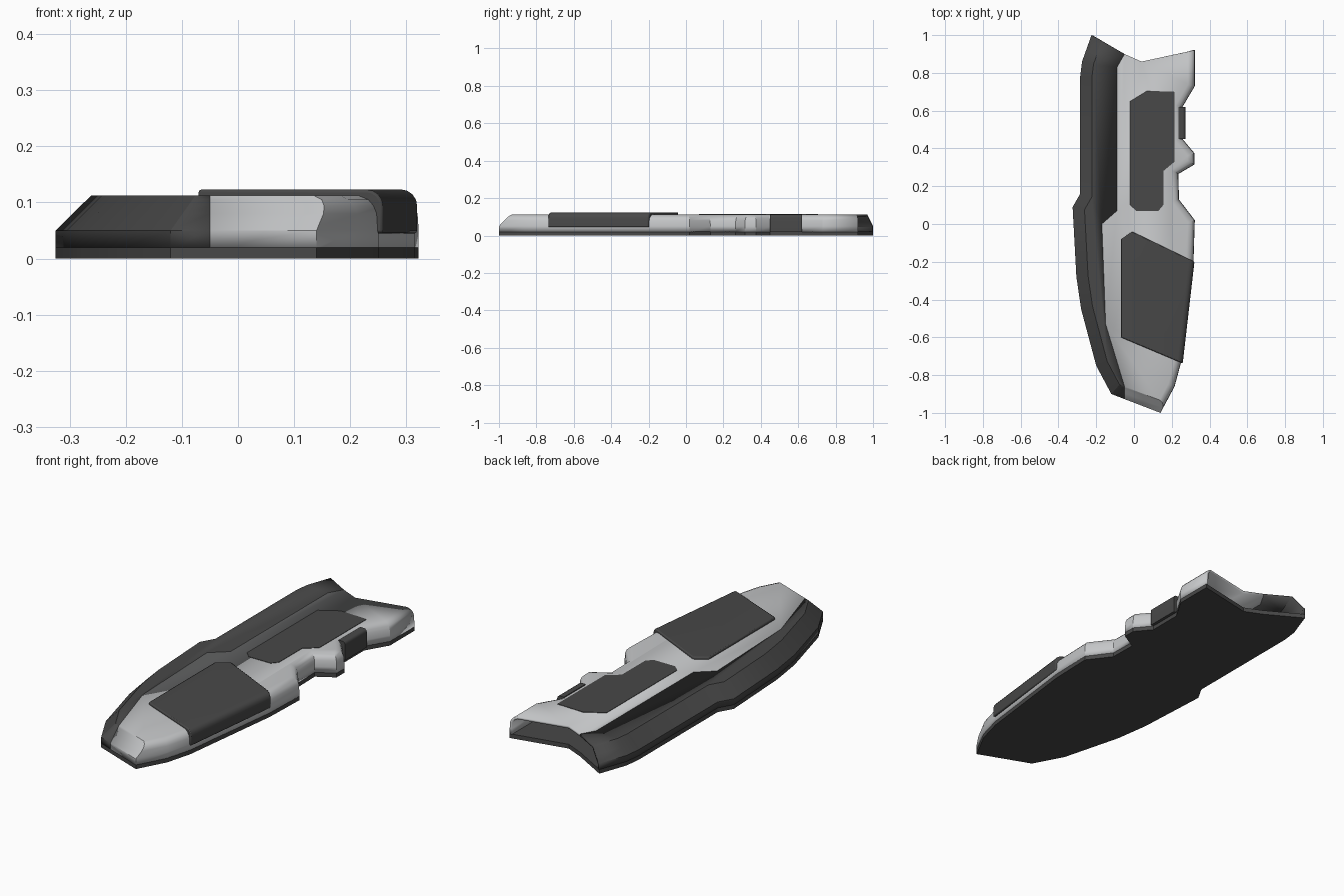
import bpy, bmesh, math
from mathutils import Vector as V

if "Cube" in bpy.data.objects:
    bpy.data.objects.remove(bpy.data.objects["Cube"])


def material(name, c):
    m = bpy.data.materials.new(name)
    m.diffuse_color = (*c, 1)
    m.use_nodes = True
    m.node_tree.nodes["Principled BSDF"].inputs["Base Color"].default_value = m.diffuse_color
    return m


LIGHT = material("light_grey", (0.56, 0.57, 0.58))
DARK = material("dark_grey", (0.065, 0.065, 0.065))


def finish(bm, name, mat, angle=28):
    me = bpy.data.meshes.new(name)
    bm.normal_update()
    bm.to_mesh(me)
    bm.free()
    me.materials.append(mat)
    me.shade_smooth()
    me.set_sharp_from_angle(angle=math.radians(angle))
    ob = bpy.data.objects.new(name, me)
    bpy.context.collection.objects.link(ob)
    return ob


def meet(p, d, q, e):
    """Crossing of the lines p + t*d and q + s*e."""
    det = d.x * e.y - d.y * e.x
    w = q - p
    return p + d * ((w.x * e.y - w.y * e.x) / det)


def inset(pts, amounts, d0, d1):
    """Move each edge of an open outline inwards; the ends slide along d0 and d1."""
    lines = []
    for a, b, k in zip(pts, pts[1:], amounts):
        d = (b - a).normalized()
        lines.append((a + V((-d.y, d.x)) * k, d))
    out = [meet(*lines[0], pts[0], d0)]
    out += [meet(*l, *m) for l, m in zip(lines, lines[1:])]
    return out + [meet(*lines[-1], pts[-1], d1)]


ROWS = [0.02, 0.05, 0.08, 0.094, 0.105, 0.112]
ROUND = [0, 0, 0.002, 0.008, 0.018, 0.036]
SLOPE = [max(0, z - 0.05) for z in ROWS]


def shell(name, pts, profiles, d0, d1, rest, mat):
    """Hollow cover: profiled outer wall plus a flat top closed along the seam."""
    bm = bmesh.new()
    loops = []
    for i, z in enumerate(ROWS):
        ring = inset(pts, [p[i] for p in profiles], d0, d1)
        loops.append([bm.verts.new((*p, z)) for p in ring])
    for lo, hi in zip(loops, loops[1:]):
        for i in range(len(pts) - 1):
            bm.faces.new((lo[i], lo[i + 1], hi[i + 1], hi[i]))
    bm.faces.new(loops[-1] + [bm.verts.new((*p, ROWS[-1])) for p in rest])
    ob = finish(bm, name, mat)
    s = ob.modifiers.new("wall", 'SOLIDIFY')
    s.thickness, s.offset = 0.012, -1
    return ob


def plate(name, pts, z0, z1, mat, bevel=0.0, round_edges=(), radius=0.03):
    """Extruded polygon; chosen top edges get a larger rounding."""
    bm = bmesh.new()
    lo = [bm.verts.new((*p, z0)) for p in pts]
    hi = [bm.verts.new((*p, z1)) for p in pts]
    n = len(pts)
    bm.faces.new(lo[::-1])
    bm.faces.new(hi)
    for i in range(n):
        bm.faces.new((lo[i], lo[(i + 1) % n], hi[(i + 1) % n], hi[i]))
    edges = [bm.edges.get((hi[i], hi[(i + 1) % n])) for i in round_edges]
    if edges:
        bmesh.ops.bevel(bm, geom=edges, offset=radius, segments=4,
                        profile=0.5, affect='EDGES')
    ob = finish(bm, name, mat)
    if bevel:
        b = ob.modifiers.new("edge", 'BEVEL')
        b.width, b.segments = bevel, 2
    return ob


def vecs(*pts):
    return [V(p) for p in pts]


# outlines, counter-clockwise seen from above
left = vecs((-.225, 1), (-.275, .86), (-.285, .78), (-.285, .16), (-.325, .09),
            (-.305, -.28), (-.28, -.45), (-.2, -.75), (-.12, -.9), (-.05, -.927))
right = vecs((-.05, -.927), (.14, -1), (.215, -.86), (.25, -.73), (.315, -.2),
             (.322, .02), (.238, .13), (.235, .265), (.32, .315), (.32, .375),
             (.257, .45), (.257, .62), (.322, .73), (.322, .92))
back = vecs((.04, .86), (-.05, .9))
seam = vecs((-.09, .83), (-.09, .07), (-.17, 0), (-.15, -.53))

# covers, open at the back
shell("left_cover", left, [SLOPE] * (len(left) - 1), back[1] - left[0], V((0, 1)),
      seam[::-1] + [back[1]], DARK)
shell("right_cover", right, [SLOPE] + [ROUND] * (len(right) - 2), V((0, 1)),
      back[0] - right[-1], back + seam, LIGHT)

# flat base
plate("base_plate", left[:-1] + right[1:] + back, 0, 0.021, DARK)

# flush rear panel on the top
plate("rear_panel", vecs((-.02, .1), (.01, .07), (.13, .07), (.155, .1), (.155, .28),
                         (.215, .33), (.215, .7), (.07, .705), (-.02, .65)),
      0.108, 0.114, DARK)

# raised front panel wrapping over the right edge
plate("front_panel", vecs((-.07, -.6), (.258, -.738), (.32, -.2), (-.01, -.04),
                          (-.07, -.08)),
      0.045, 0.123, DARK, bevel=0.005, round_edges=(1,))

# dark pad in the side grip
plate("grip_pad", vecs((.235, .45), (.272, .45), (.272, .62), (.235, .62)),
      0.02, 0.111, DARK, round_edges=(1,), radius=0.015)
